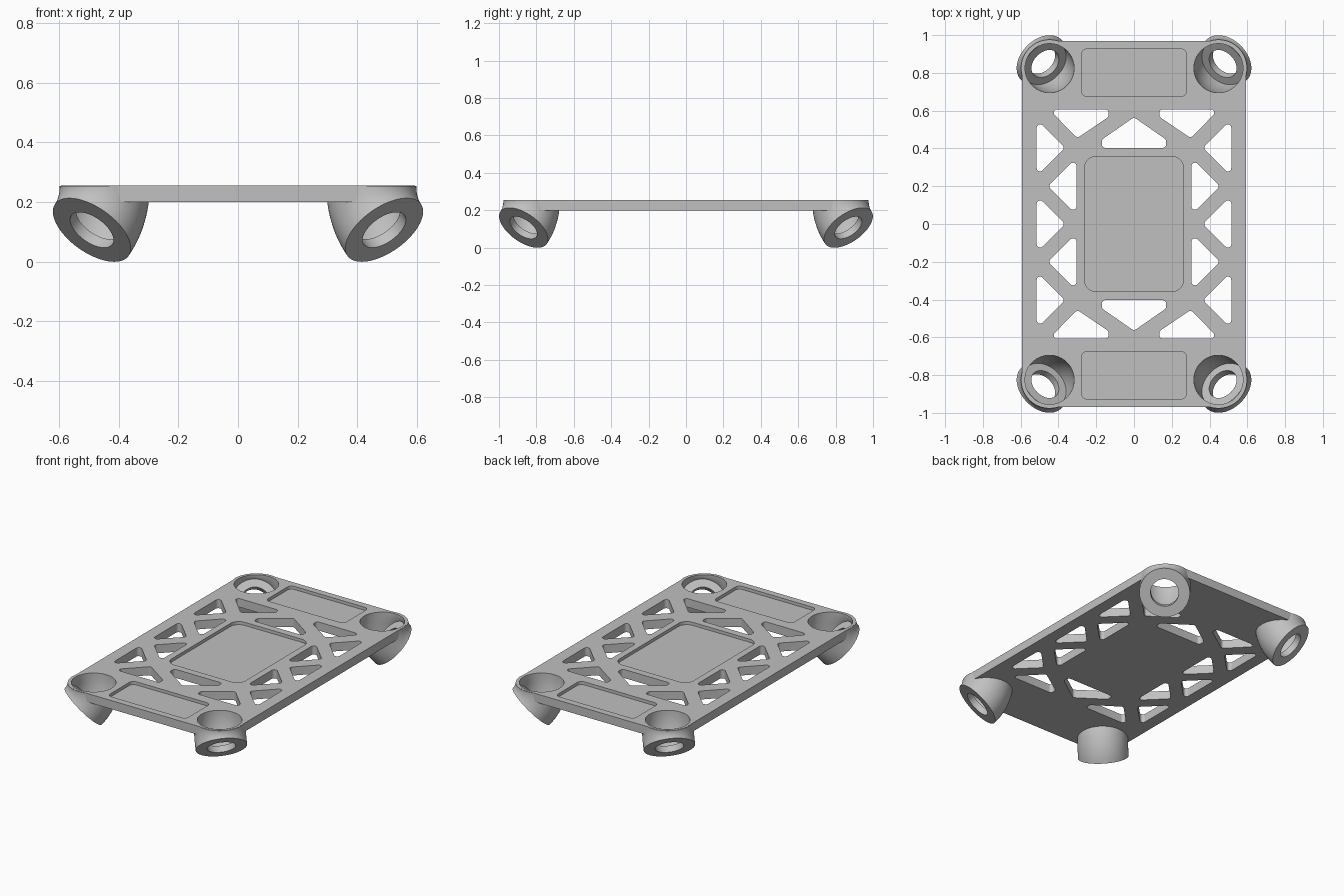
import bpy, bmesh, math
from mathutils import Vector

if "Cube" in bpy.data.objects:
    bpy.data.objects.remove(bpy.data.objects["Cube"])

TOP, BOTTOM = 0.255, 0.2
HALF_X, HALF_Y = 0.593, 0.97
LEG_X, LEG_Y = 0.447, 0.825
BEND, OUTER, BORE, HOLE, FLOOR = 0.21, 0.151, 0.13, 0.084, 0.04
SEG, STEPS = 64, 12
END = math.radians(45)

grey = bpy.data.materials.new("light grey")
grey.use_nodes = True
COLOR = (0.53, 0.53, 0.53, 1)
grey.diffuse_color = COLOR
grey.node_tree.nodes["Principled BSDF"].inputs["Base Color"].default_value = COLOR


def finish(name, bm):
    bmesh.ops.recalc_face_normals(bm, faces=bm.faces)
    mesh = bpy.data.meshes.new(name)
    bm.to_mesh(mesh)
    bm.free()
    mesh.materials.append(grey)
    obj = bpy.data.objects.new(name, mesh)
    bpy.context.collection.objects.link(obj)
    return obj


def smooth(obj):
    bpy.ops.object.select_all(action='DESELECT')
    obj.select_set(True)
    bpy.context.view_layer.objects.active = obj
    bpy.ops.object.shade_smooth_by_angle(angle=math.radians(35))


def rounded(corners, radius, steps=8):
    """Outline with every corner replaced by an arc."""
    pts = [Vector(c) for c in corners]
    out = []
    for i, p in enumerate(pts):
        a = (pts[i - 1] - p).normalized()
        b = (pts[(i + 1) % len(pts)] - p).normalized()
        half = a.angle(b) / 2
        centre = p + (a + b).normalized() * (radius / math.sin(half))
        start = p + a * (radius / math.tan(half)) - centre
        end = p + b * (radius / math.tan(half)) - centre
        sweep = math.atan2(start.x * end.y - start.y * end.x, start.dot(end))
        for k in range(steps + 1):
            t = sweep * k / steps
            c, s = math.cos(t), math.sin(t)
            out.append(centre + Vector((start.x * c - start.y * s,
                                        start.x * s + start.y * c)))
    return out


def prism(bm, outline, z0, z1):
    low = [bm.verts.new((p.x, p.y, z0)) for p in outline]
    high = [bm.verts.new((p.x, p.y, z1)) for p in outline]
    bm.faces.new(low)
    bm.faces.new(high)
    for i in range(len(low)):
        j = (i + 1) % len(low)
        bm.faces.new((low[i], low[j], high[j], high[i]))


def box(hx, y0, y1):
    return [(-hx, y0), (hx, y0), (hx, y1), (-hx, y1)]


def ring(bm, sx, sy, angle, radius, shift=0.0):
    """Circle across the bent leg path, slid along the path direction by shift."""
    u = Vector((sx, sy, 0)).normalized()
    v = Vector((-u.y, u.x, 0))
    z = Vector((0, 0, 1))
    c, s = math.cos(angle), math.sin(angle)
    e1 = u * c + z * s
    pivot = Vector((sx * LEG_X, sy * LEG_Y, TOP)) + u * BEND
    centre = pivot - e1 * BEND + (u * s - z * c) * shift
    return [bm.verts.new(centre + (e1 * math.cos(t) + v * math.sin(t)) * radius)
            for t in (math.tau * k / SEG for k in range(SEG))]


def bridge(bm, rings):
    for a, b in zip(rings, rings[1:]):
        for i in range(SEG):
            j = (i + 1) % SEG
            bm.faces.new((a[i], a[j], b[j], b[i]))


def bends(first):
    return [first + (END - first) * k / STEPS for k in range(STEPS + 1)]


# Plate blank
bm = bmesh.new()
prism(bm, rounded(box(HALF_X, -HALF_Y, HALF_Y), 0.148, 16), BOTTOM, TOP)
plate = finish("plate", bm)

# Cutters: truss openings, shallow pockets and leg bores
cut = bmesh.new()
truss = []
for s in (-1, 1):
    truss.append([(-0.17, s * 0.403), (0.17, s * 0.403), (0.17, s * 0.447),
                  (0, s * 0.565), (-0.17, s * 0.447)])
    for y in (-0.403, 0, 0.403):
        truss.append([(s * 0.515, y - 0.15), (s * 0.515, y + 0.15), (s * 0.365, y)])
    for y in (-0.2, 0.2):
        truss.append([(s * 0.305, y - 0.15), (s * 0.305, y + 0.15), (s * 0.455, y)])
    for t in (-1, 1):
        truss.append([(s * 0.45, t * 0.607), (s * 0.135, t * 0.607),
                      (s * 0.135, t * 0.567), (s * 0.3, t * 0.455)])
for shape in truss:
    prism(cut, rounded(shape, 0.018), BOTTOM - 0.1, TOP + 0.1)
for hx, y0, y1, r in ((0.262, -0.357, 0.357, 0.06),
                      (0.278, 0.675, 0.927, 0.03), (0.278, -0.927, -0.675, 0.03)):
    prism(cut, rounded(box(hx, y0, y1), r), TOP - 0.02, TOP + 0.1)

corners = [(sx, sy) for sx in (-1, 1) for sy in (-1, 1)]
for sx, sy in corners:
    rings = [ring(cut, sx, sy, 0, BORE, -0.05)]
    rings += [ring(cut, sx, sy, a, BORE) for a in bends(0)]
    bridge(cut, rings)
    cut.faces.new(rings[0])
    cut.faces.new(rings[-1])
cutter = finish("plate_cutter", cut)
cutter.hide_render = True

mod = plate.modifiers.new("openings", 'BOOLEAN')
mod.operation = 'DIFFERENCE'
mod.solver = 'EXACT'
mod.object = cutter
bpy.context.view_layer.objects.active = plate
bpy.ops.object.modifier_apply(modifier=mod.name)
bpy.data.objects.remove(cutter)
smooth(plate)

# Bent hollow legs, each with a holed floor at its lower end
for sx, sy in corners:
    bm = bmesh.new()
    start = math.asin(0.002 / BEND)
    rings = [ring(bm, sx, sy, a, BORE) for a in reversed(bends(start))]
    rings += [ring(bm, sx, sy, a, OUTER) for a in bends(start)]
    rings.append(ring(bm, sx, sy, END, HOLE))
    rings.append(ring(bm, sx, sy, END, HOLE, -FLOOR))
    rings.append(ring(bm, sx, sy, END, BORE + 0.004, -FLOOR))
    bridge(bm, rings)
    name = ("back" if sy > 0 else "front") + ("_left" if sx > 0 else "_right") + "_leg"
    smooth(finish(name, bm))
